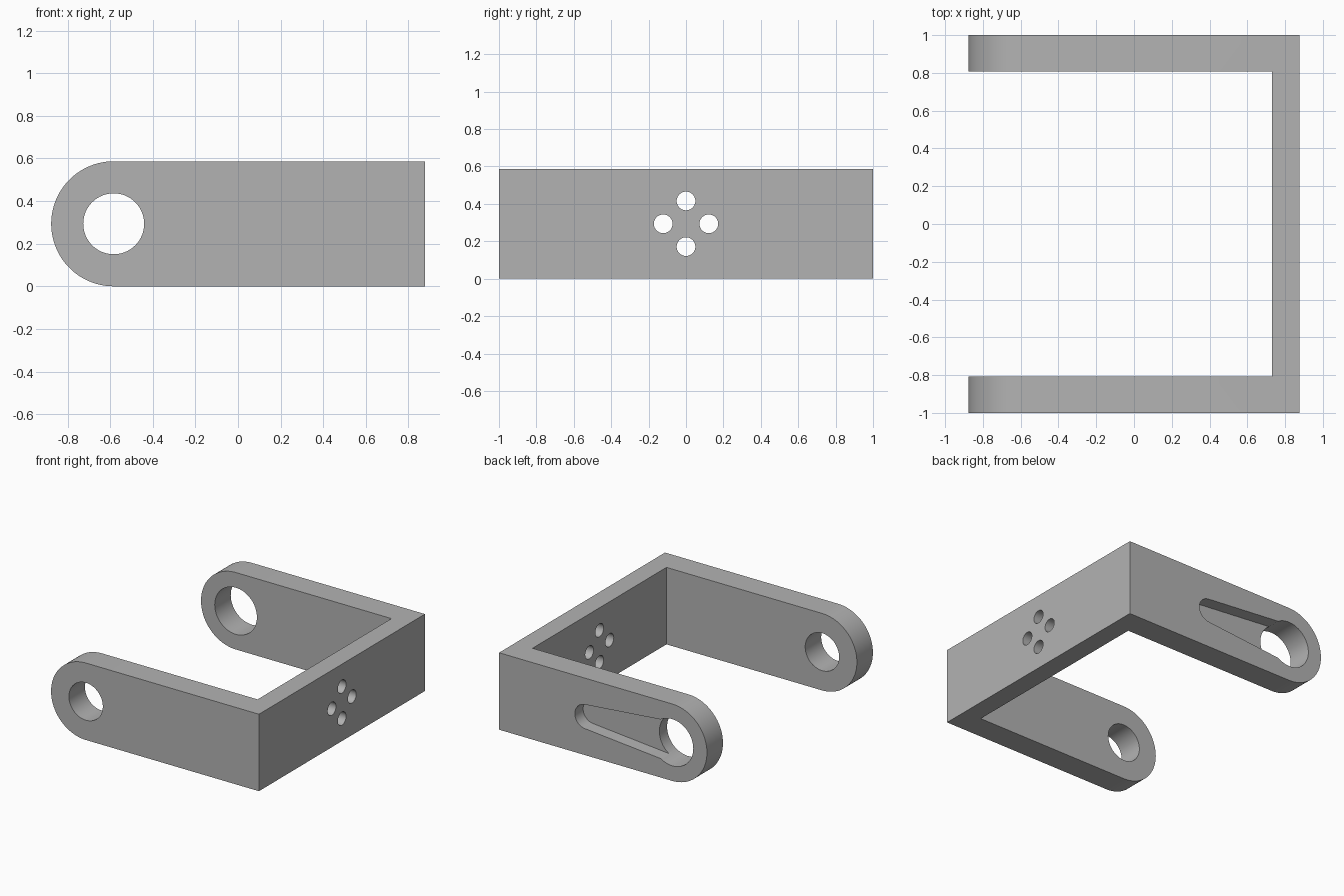
import bpy
import bmesh
import math
from mathutils import Vector

cube = bpy.data.objects.get("Cube")
if cube:
    bpy.data.objects.remove(cube, do_unlink=True)

# Overall dimensions
HALF_X, HALF_Y, HEIGHT = 0.877, 1.0, 0.587
MID = HEIGHT / 2
PIVOT_X = -HALF_X + MID
ARM_INNER = 0.807
WALL_INNER = 0.73

grey = bpy.data.materials.new("plain grey")
grey.use_nodes = True
colour = (0.45, 0.45, 0.45, 1)
grey.diffuse_color = colour
grey.node_tree.nodes["Principled BSDF"].inputs["Base Color"].default_value = colour


def arc(cx, cz, r, start, end, n):
    """Points on an arc, angles in degrees."""
    angles = [math.radians(start + (end - start) * i / n) for i in range(n + 1)]
    return [(cx + r * math.cos(a), cz + r * math.sin(a)) for a in angles]


def circle(cx, cz, r, n=64):
    return arc(cx, cz, r, 0, 360, n)[:-1]


def prism(name, outline, low, high, axis="y"):
    """Extrude a closed outline, drawn in (x, z) or (y, z), along y or x."""
    bm = bmesh.new()
    place = (lambda u, v: (u, low, v)) if axis == "y" else (lambda u, v: (low, u, v))
    face = bm.faces.new([bm.verts.new(place(u, v)) for u, v in outline])
    out = bmesh.ops.extrude_face_region(bm, geom=[face])
    shift = Vector((0, high - low, 0) if axis == "y" else (high - low, 0, 0))
    moved = [g for g in out["geom"] if isinstance(g, bmesh.types.BMVert)]
    bmesh.ops.translate(bm, verts=moved, vec=shift)
    bmesh.ops.recalc_face_normals(bm, faces=bm.faces)
    mesh = bpy.data.meshes.new(name)
    bm.to_mesh(mesh)
    bm.free()
    mesh.materials.append(grey)
    obj = bpy.data.objects.new(name, mesh)
    bpy.context.collection.objects.link(obj)
    return obj


def cut(target, cutter):
    """Subtract the cutter, then delete it."""
    cutter.hide_render = True
    mod = target.modifiers.new("cut", "BOOLEAN")
    mod.operation, mod.solver, mod.object = "DIFFERENCE", "EXACT", cutter
    bpy.context.view_layer.objects.active = target
    bpy.ops.object.modifier_apply(modifier=mod.name)
    bpy.data.objects.remove(cutter, do_unlink=True)


# Bracket body: rounded side profile, hollowed into a U
side = arc(PIVOT_X, MID, MID, 90, 270, 48) + [(HALF_X, 0), (HALF_X, HEIGHT)]
bracket = prism("u_bracket", side, -HALF_Y, HALF_Y)
gap = [(-1.2, -0.2), (WALL_INNER, -0.2), (WALL_INNER, 0.8), (-1.2, 0.8)]
cut(bracket, prism("gap_cutter", gap, -ARM_INNER, ARM_INNER))

# Pivot holes: small in the front arm, larger in the back arm
cut(bracket, prism("front_hole_cutter", circle(PIVOT_X, MID, 0.143), -1.2, -0.5))
cut(bracket, prism("back_hole_cutter", circle(PIVOT_X, MID, 0.178), 0.5, 1.2))

# Tapered recess in the outer face of the back arm
TIP_X, TIP_R, ROOT_R = 0.146, 0.092, 0.157
lean = math.degrees(math.asin((ROOT_R - TIP_R) / (TIP_X - PIVOT_X)))
slot = arc(TIP_X, MID, TIP_R, lean - 90, 90 - lean, 24)
slot += arc(PIVOT_X, MID, ROOT_R, 90 - lean, 270 + lean, 32)
cut(bracket, prism("slot_cutter", slot, 0.9, 1.2))

# Four mounting holes through the end wall
for i in range(4):
    a = i * math.pi / 2
    ring = circle(0.122 * math.cos(a), MID + 0.122 * math.sin(a), 0.05, 40)
    cut(bracket, prism("mount_hole_cutter", ring, 0.5, 1.1, "x"))

# Smooth the curved walls, keep the edges sharp
bpy.ops.object.select_all(action="DESELECT")
bracket.select_set(True)
bpy.context.view_layer.objects.active = bracket
bpy.ops.object.shade_smooth_by_angle(angle=math.radians(30))
